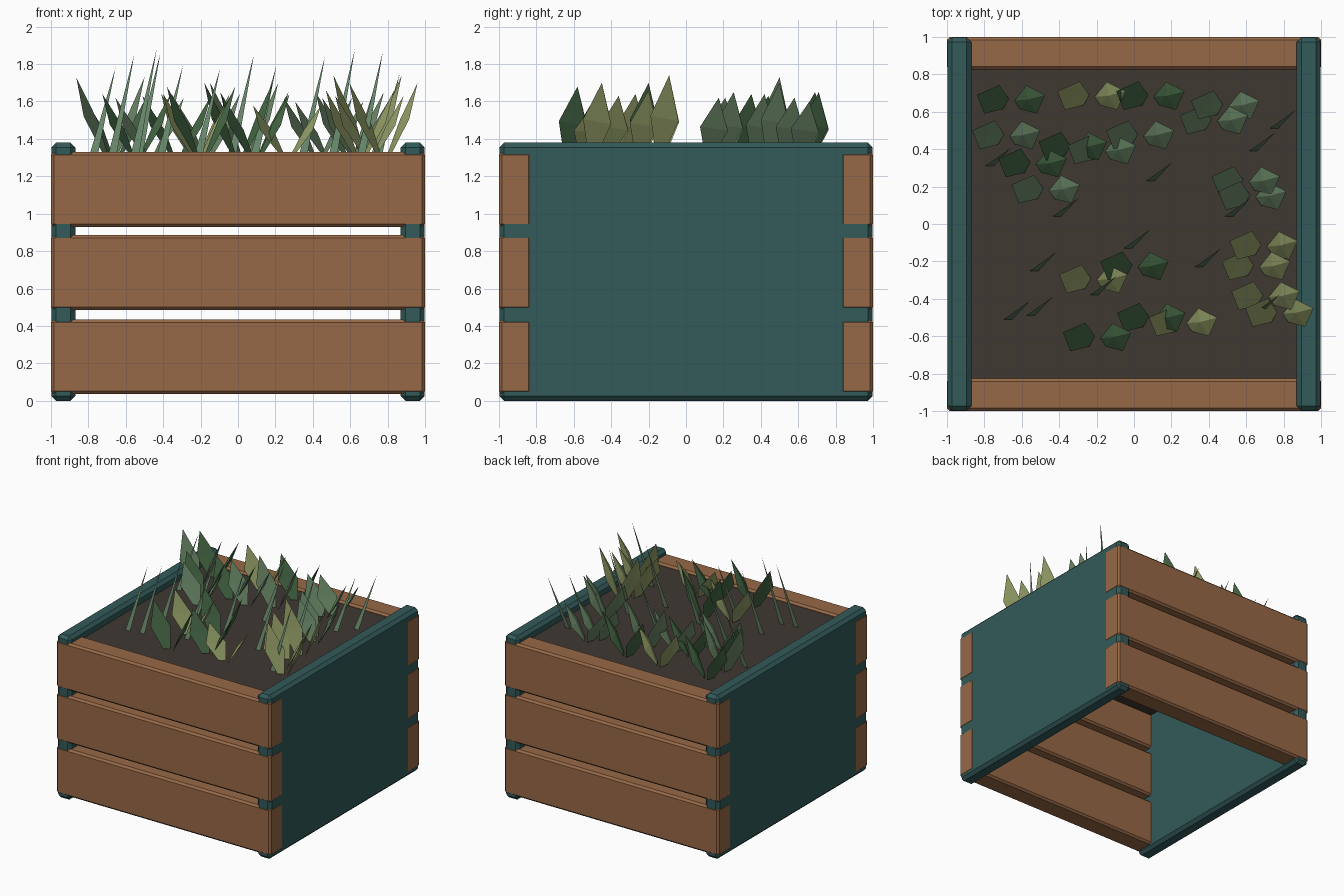
import bpy, bmesh
from mathutils import Vector

if "Cube" in bpy.data.objects:
    bpy.data.objects.remove(bpy.data.objects["Cube"])


def material(name, rgb):
    m = bpy.data.materials.new(name)
    m.diffuse_color = (*rgb, 1)
    m.use_nodes = True
    m.node_tree.nodes["Principled BSDF"].inputs["Base Color"].default_value = m.diffuse_color
    return m


TEAL = material("teal paint", (0.033, 0.102, 0.102))
WOOD = material("wood", (0.31, 0.14, 0.062))
SOIL = material("soil", (0.05, 0.04, 0.032))
GRASS = material("grass", (0.14, 0.25, 0.15))


def add_object(name, bm, mat):
    me = bpy.data.meshes.new(name)
    bm.to_mesh(me)
    bm.free()
    me.materials.append(mat)
    ob = bpy.data.objects.new(name, me)
    bpy.context.collection.objects.link(ob)
    return ob


def box(name, lo, hi, mat, bevel):
    lo, hi = Vector(lo), Vector(hi)
    bm = bmesh.new()
    bmesh.ops.create_cube(bm, size=1)
    for v in bm.verts:
        v.co = (lo + hi) / 2 + v.co * (hi - lo)
    bmesh.ops.bevel(bm, geom=bm.edges[:], offset=bevel, segments=1,
                    affect='EDGES', profile=0.5)
    return add_object(name, bm, mat)


# End panels
E = 0.998
box("left_panel", (-E, -E, 0), (-0.87, E, 1.38), TEAL, 0.025)
box("right_panel", (0.87, -E, 0), (E, E, 1.38), TEAL, 0.025)

# Three slats on the front and back
for i, (z0, z1) in enumerate([(0.035, 0.435), (0.485, 0.885), (0.93, 1.33)]):
    box(f"front_slat_{i + 1}", (-1, -1, z0), (1, -0.825, z1), WOOD, 0.016)
    box(f"back_slat_{i + 1}", (-1, 0.825, z0), (1, 1, z1), WOOD, 0.016)

# Soil slab
GROUND = 1.31
box("soil", (-0.88, -0.84, 1.23), (0.88, 0.84, GROUND), SOIL, 0.005)

# Leaf pairs: centre x, centre y, tip height
PLANTS = {
    "dark_leaves": ((0.06, 0.14, 0.06), [
        (-0.66, 0.67, 1.65), (0.085, 0.69, 1.65), (-0.545, 0.33, 1.64),
        (-0.33, 0.42, 1.63), (-0.2, -0.6, 1.68), (0.09, -0.495, 1.64),
        (0.0, -0.22, 1.70)]),
    "sage_leaves": ((0.15, 0.25, 0.14), [
        (-0.685, 0.48, 1.73), (-0.475, 0.19, 1.62), (-0.175, 0.4, 1.64),
        (0.03, 0.48, 1.70), (0.485, 0.64, 1.60), (0.425, 0.56, 1.62),
        (0.595, 0.235, 1.65), (0.63, 0.155, 1.62)]),
    "olive_leaves": ((0.30, 0.35, 0.14), [
        (-0.23, 0.69, 1.64), (-0.22, -0.29, 1.64), (0.26, -0.52, 1.58),
        (0.69, -0.11, 1.74), (0.65, -0.22, 1.66), (0.7, -0.38, 1.63),
        (0.775, -0.47, 1.70)]),
}


def leaf(bm, x, y, top, outline):
    # Five-sided blade with a raised centre and a flat back
    h = top - GROUND
    pts = [Vector((x + a, y + b, GROUND + c * h)) for a, b, c in outline]
    v = [bm.verts.new(p) for p in pts]
    r = bm.verts.new((pts[1] + pts[3]) / 2 + Vector((-0.022, 0, 0.01)))
    n = len(v)
    for i in range(n):
        bm.faces.new((v[i], v[(i + 1) % n], r))
    bm.faces.new((v[3], v[2], v[1]))
    bm.faces.new((v[1], v[0], v[4], v[3]))


LEFT = [(-0.01, 0, 0), (-0.06, 0.073, 0.42), (-0.18, 0.02, 1),
        (-0.14, -0.08, 0.5), (-0.04, -0.055, 0.04)]
RIGHT = [(0.02, -0.01, 0), (0.085, 0.07, 0.43), (0.185, 0.02, 1),
         (0.14, -0.08, 0.5), (0.05, -0.055, 0.05)]
for name, (rgb, spots) in PLANTS.items():
    bm = bmesh.new()
    for x, y, top in spots:
        leaf(bm, x, y, top, LEFT)
        leaf(bm, x, y, top, RIGHT)
    bmesh.ops.recalc_face_normals(bm, faces=bm.faces[:])
    add_object(name, bm, material(name, rgb))

# Flat grass blades: centre x, centre y, tip height
BLADES = [(-0.72, 0.36, 1.78), (-0.62, -0.46, 1.85), (-0.5, -0.44, 1.88),
          (-0.48, -0.2, 1.86), (-0.36, 0.09, 1.79), (-0.16, -0.33, 1.78),
          (0.02, -0.08, 1.85), (0.14, 0.28, 1.79), (0.4, -0.18, 1.84),
          (0.56, 0.09, 1.88), (0.71, -0.43, 1.87), (0.69, 0.44, 1.76),
          (0.8, 0.56, 1.75)]
bm = bmesh.new()
for x, y, top in BLADES:
    h = top - GROUND
    bm.faces.new([bm.verts.new((x + a, y + b, GROUND + c * h)) for a, b, c in
                  [(-0.075, -0.05, 0), (-0.03, -0.05, 0), (0.065, 0.05, 1)]])
add_object("grass_blades", bm, GRASS)
